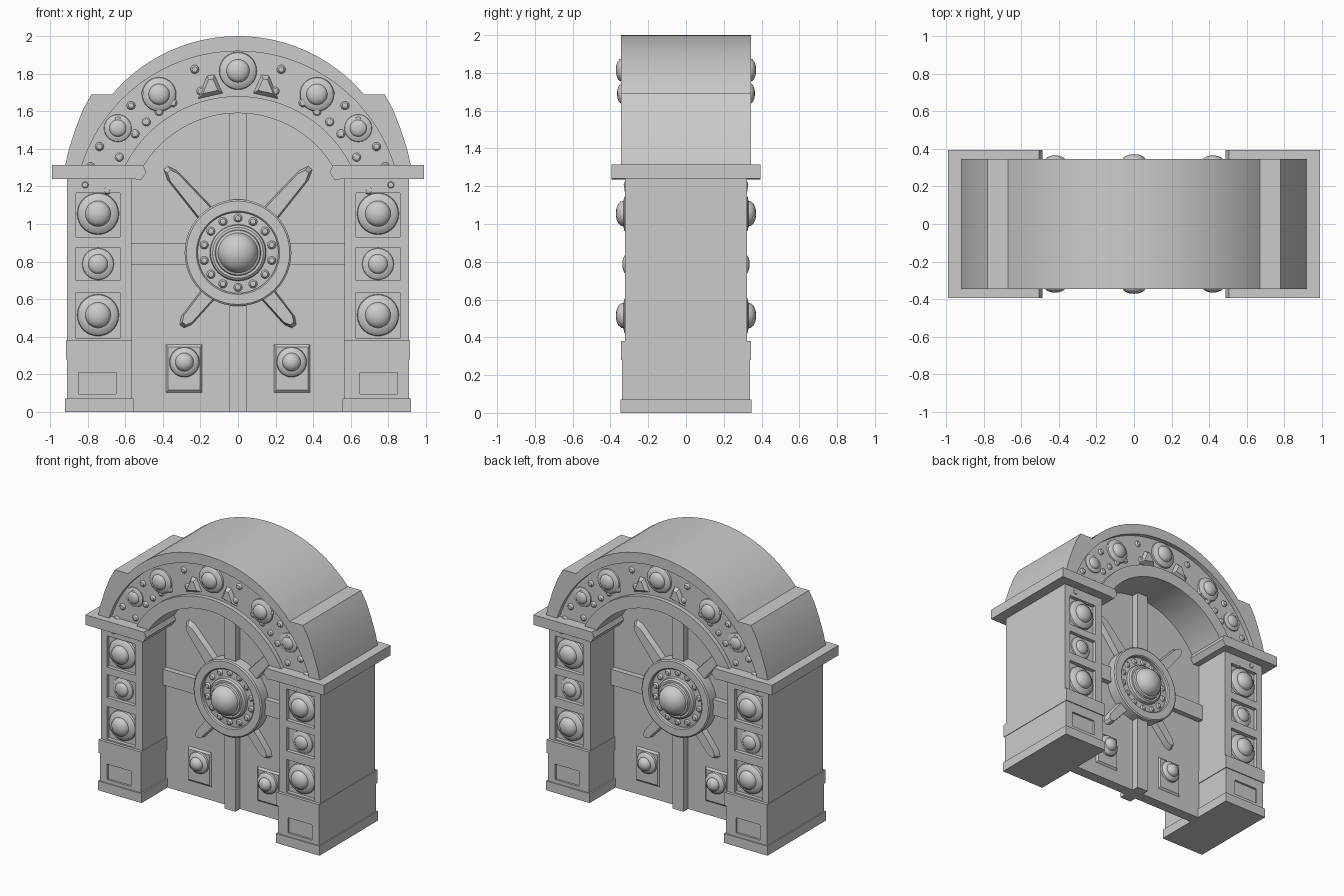
import bpy, bmesh, math

if "Cube" in bpy.data.objects:
    bpy.data.objects.remove(bpy.data.objects["Cube"])


# ---------- helpers ----------
def finish(name, bm, mirror="", smooth=True):
    bmesh.ops.recalc_face_normals(bm, faces=bm.faces)
    mesh = bpy.data.meshes.new(name)
    bm.to_mesh(mesh)
    bm.free()
    ob = bpy.data.objects.new(name, mesh)
    bpy.context.collection.objects.link(ob)
    bpy.context.view_layer.objects.active = ob
    bpy.ops.object.select_all(action='DESELECT')
    ob.select_set(True)
    if smooth:
        bpy.ops.object.shade_smooth_by_angle(angle=math.radians(32))
    if mirror:
        add_mirror(ob, mirror)
    return ob


def add_mirror(ob, axes):
    mod = ob.modifiers.new("Mirror", 'MIRROR')
    mod.use_axis = ("x" in axes, "y" in axes, False)
    mod.use_mirror_merge = False


def carve(ob, cutter):
    bpy.context.view_layer.objects.active = ob
    mod = ob.modifiers.new("Carve", 'BOOLEAN')
    mod.operation, mod.solver, mod.object = 'DIFFERENCE', 'EXACT', cutter
    bpy.ops.object.modifier_apply(modifier=mod.name)
    bpy.data.objects.remove(cutter)


def bridge(bm, a, b):
    n = len(a)
    for i in range(n):
        bm.faces.new((a[i], a[(i + 1) % n], b[(i + 1) % n], b[i]))


def prism(bm, pts, y0, y1, scale=1.0):
    """Extrude an x-z outline from y0 to y1, tapering the y1 end."""
    cx = sum(p[0] for p in pts) / len(pts)
    cz = sum(p[1] for p in pts) / len(pts)
    a = [bm.verts.new((x, y0, z)) for x, z in pts]
    b = [bm.verts.new((cx + (x - cx) * scale, y1, cz + (z - cz) * scale)) for x, z in pts]
    bridge(bm, a, b)
    bm.faces.new(a)
    bm.faces.new(b)


def rect(x0, x1, z0, z1):
    return [(x0, z0), (x1, z0), (x1, z1), (x0, z1)]


def dome(bm, x, z, y, profile, size=1.0, depth=1.0, segs=28):
    """Turned boss facing -y; profile is (radius, height), ending at the tip."""
    rings = []
    for r, h in profile[:-1]:
        rings.append([bm.verts.new((x + r * size * math.cos(t), y - h * depth, z + r * size * math.sin(t)))
                      for t in (2 * math.pi * i / segs for i in range(segs))])
    for a, b in zip(rings, rings[1:]):
        bridge(bm, a, b)
    tip = bm.verts.new((x, y - profile[-1][1] * depth, z))
    for i in range(segs):
        bm.faces.new((rings[-1][i], rings[-1][(i + 1) % segs], tip))


def arc(c, r, z, n=32):
    """Arc centred at height c, running right to left from height z."""
    a = math.asin((z - c) / r)
    return [(r * math.cos(t), c + r * math.sin(t))
            for t in (a + (math.pi - 2 * a) * i / n for i in range(n + 1))]


def spoke(bm, x0, z0, x1, z1, w0, w1, y0, y1):
    d = math.hypot(x1 - x0, z1 - z0)
    ux, uz = (x1 - x0) / d, (z1 - z0) / d
    shape = [(0, -w0), (d * .85, -w1), (d, -w1 * .4), (d, w1 * .4), (d * .85, w1), (0, w0)]
    prism(bm, [(x0 + ux * s - uz * t, z0 + uz * s + ux * t) for s, t in shape], y0, y1, .8)


BOSS = [(.112, 0), (.108, .018), (.088, .034), (.068, .038), (.064, .052),
        (.052, .065), (.03, .075), (0, .079)]
BUTTON = [(1, 0), (.9, .45), (.6, .85), (0, 1)]

# ---------- pillars with plinths, one clean stacked shell ----------
bm = bmesh.new()
levels = [(0, .557, .92, .347), (.07, .557, .92, .347), (.07, .568, .911, .338), (.28, .568, .911, .338),
          (.28, .563, .915, .345), (.38, .563, .915, .345), (.38, .568, .911, .323), (1.26, .568, .911, .323)]
rings = [[bm.verts.new(v) for v in ((x0, -h, z), (x1, -h, z), (x1, h, z), (x0, h, z))]
         for z, x0, x1, h in levels]
for a, b in zip(rings, rings[1:]):
    bridge(bm, a, b)
bm.faces.new(rings[0])
bm.faces.new(rings[-1])
pillar = finish("pillars", bm)
bm = bmesh.new()
for s in (-1, 1):
    for z0, z1 in ((.93, 1.165), (.70, .875), (.39, .635)):
        prism(bm, rect(.628, .863, z0, z1), s * .295, s * .5)
    prism(bm, rect(.65, .85, .095, .21), s * .323, s * .5)
carve(pillar, finish("panel_cutter", bm, smooth=False))
add_mirror(pillar, "x")

# ---------- bosses in the pillar panels ----------
bm = bmesh.new()
dome(bm, .745, 1.055, -.293, BOSS)
dome(bm, .745, .787, -.293, BOSS, .76, .56)
dome(bm, .745, .515, -.293, BOSS)
finish("pillar_bosses", bm, "xy")

# ---------- capitals ----------
bm = bmesh.new()
prism(bm, [(.56, 1.24), (.99, 1.24), (.99, 1.315), (.505, 1.315), (.488, 1.275), (.515, 1.235)], -.395, .395)
finish("capitals", bm, "x")

# ---------- stepped arch with carved band ----------
side = [(.922, 1.30), (.9, 1.40), (.862, 1.515), (.825, 1.61), (.78, 1.69)]
outline = side + arc(1.12, .88, 1.69, 24) + [(-x, z) for x, z in reversed(side)] + arc(1.0, .59, 1.30)[::-1]
bm = bmesh.new()
prism(bm, outline, -.345, .345)
arch = finish("arch", bm)
bm = bmesh.new()
for s in (-1, 1):
    prism(bm, arc(1.048, .872, 1.28) + arc(1.004, .676, 1.28)[::-1], s * .312, s * .5)
carve(arch, finish("band_cutter", bm, smooth=False))

# ---------- arch ornament ----------
bm = bmesh.new()
dome(bm, 0, 1.815, -.31, BOSS, .9, .78)
finish("keystone_boss", bm, "y")
bm = bmesh.new()
dome(bm, .42, 1.69, -.31, BOSS, .82, .7)
dome(bm, .64, 1.51, -.31, BOSS, .66, .44)
finish("arch_bosses", bm, "xy")
bm = bmesh.new()
prism(bm, [(.08, 1.695), (.215, 1.665), (.165, 1.79), (.125, 1.795)], -.31, -.34, .6)
for deg in (13, 20, 28, 40, 47, 54, 61, 74):          # small leaf buds along both edges
    t = math.radians(deg)
    for r, rise in ((.715, .016), (.835, .02)):
        dome(bm, r * math.cos(t), 1.02 + r * math.sin(t), -.31, BUTTON, .024, rise, 10)
finish("arch_leaf_buds", bm, "xy")

# ---------- door ----------
bm = bmesh.new()
prism(bm, [(-.575, 0), (.575, 0), (.575, 1.25)] + arc(1.0, .597, 1.26) + [(-.575, 1.25)], -.04, .04)
finish("door_leaf", bm)
bm = bmesh.new()
prism(bm, rect(-.046, .046, 0, 1.592), -.095, .095)
finish("door_centre_post", bm)
bm = bmesh.new()
prism(bm, rect(-.57, .57, .782, .9), -.08, .08)
finish("door_cross_bar", bm)
bm = bmesh.new()
spoke(bm, .15, 1.03, .385, 1.30, .05, .036, -.038, -.085)
spoke(bm, .13, .66, .30, .455, .045, .036, -.038, -.085)
finish("door_spokes", bm, "xy")
bm = bmesh.new()
prism(bm, rect(.19, .385, .10, .36), -.038, -.052, .88)
dome(bm, .285, .265, -.05, BOSS, .72, .9)
finish("door_lower_bosses", bm, "xy")

# ---------- central medallion ----------
bm = bmesh.new()
dome(bm, 0, .847, -.038, [(.284, 0), (.284, .082), (.275, .089), (.222, .089), (.215, .082), (.215, .058),
                          (.15, .062), (.147, .085), (.135, .095), (.122, .095), (.118, .11), (.106, .115),
                          (.1, .14), (.083, .165), (.055, .184), (.028, .193), (0, .196)], segs=48)
finish("medallion", bm, "y")
bm = bmesh.new()
for i in range(14):
    t = 2 * math.pi * (i + .5) / 14
    dome(bm, .184 * math.cos(t), .847 + .184 * math.sin(t), -.095, BUTTON, .024, .018, 10)
finish("medallion_studs", bm, "y")
